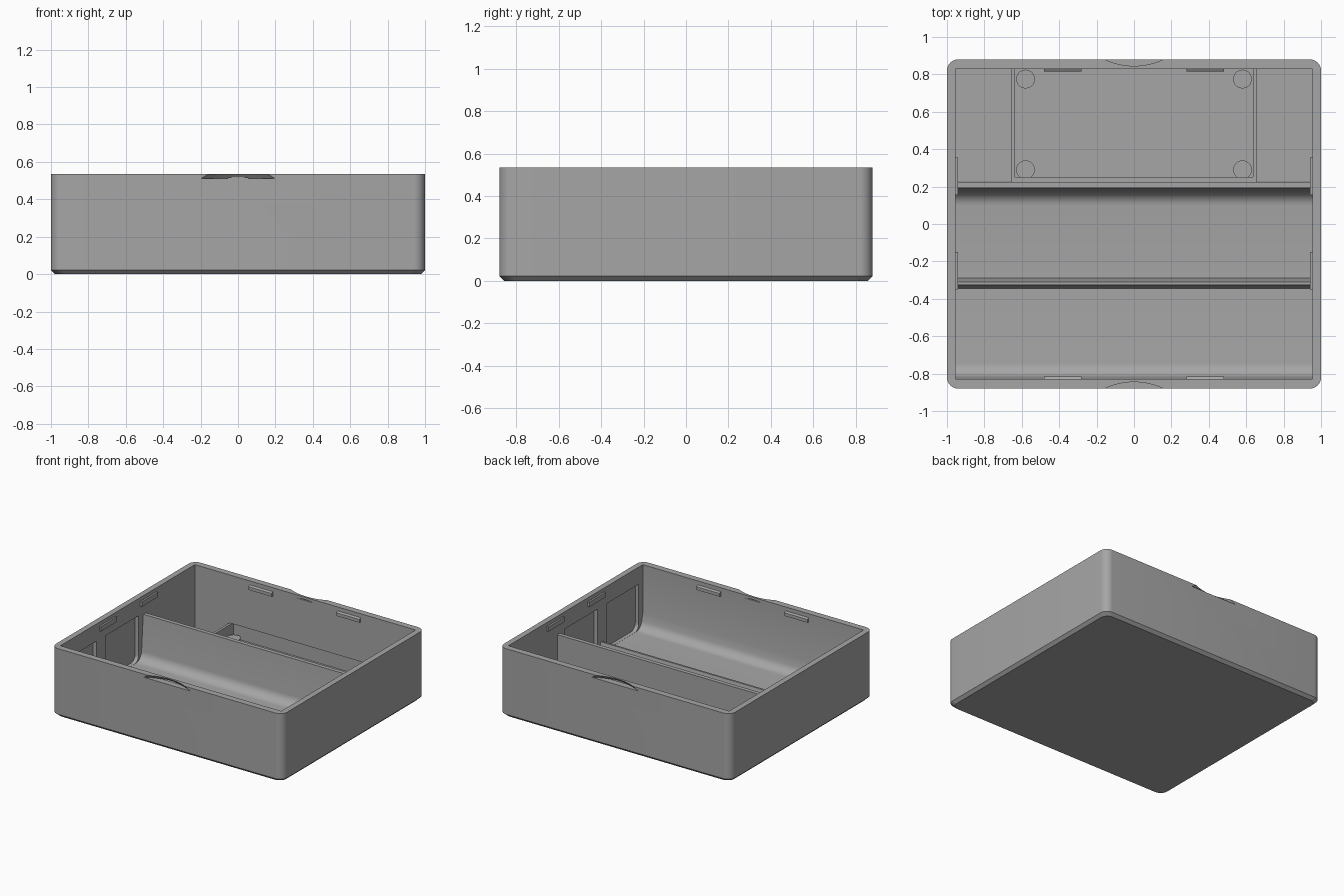
import bpy, bmesh
from math import sin, cos, pi, radians
from mathutils import Vector

if "Cube" in bpy.data.objects:
    bpy.data.objects.remove(bpy.data.objects["Cube"])

grey = bpy.data.materials.new("plain grey")
grey.use_nodes = True
colour = (0.38, 0.38, 0.38, 1)
grey.diffuse_color = colour
grey.node_tree.nodes["Principled BSDF"].inputs["Base Color"].default_value = colour

TOP, FLOOR = 0.535, 0.04
INX, INY = 0.955, 0.83


def loft(name, rings):
    """Closed solid through rings that all have the same point count."""
    bm = bmesh.new()
    loops = [[bm.verts.new(p) for p in ring] for ring in rings]
    n = len(loops[0])
    for a, b in zip(loops, loops[1:]):
        for i in range(n):
            j = (i + 1) % n
            bm.faces.new((a[i], a[j], b[j], b[i]))
    bm.faces.new(loops[0][::-1])
    bm.faces.new(loops[-1])
    bmesh.ops.recalc_face_normals(bm, faces=bm.faces)
    mesh = bpy.data.meshes.new(name)
    bm.to_mesh(mesh)
    bm.free()
    mesh.materials.append(grey)
    ob = bpy.data.objects.new(name, mesh)
    bpy.context.collection.objects.link(ob)
    return ob


def extrude_x(name, profile, x0, x1):
    return loft(name, [[(x, y, z) for y, z in profile] for x in (x0, x1)])


def box(name, x0, x1, y0, y1, z0, z1):
    return extrude_x(name, [(y0, z0), (y1, z0), (y1, z1), (y0, z1)], x0, x1)


def disc(name, x, y, levels, steps):
    """Turned solid; levels are (radius, z) pairs."""
    angles = [2 * pi * i / steps for i in range(steps)]
    return loft(name, [[(x + r * cos(a), y + r * sin(a), z) for a in angles]
                       for r, z in levels])


def fillet(points, radii, steps=8):
    """Round the listed corners of a closed 2D profile."""
    out = []
    for i, p in enumerate(points):
        r = radii.get(i, 0)
        if not r:
            out.append(p)
            continue
        c = Vector(p)
        a = c + (Vector(points[i - 1]) - c).normalized() * r
        b = c + (Vector(points[(i + 1) % len(points)]) - c).normalized() * r
        centre = a + b - c
        for k in range(steps + 1):
            t = k / steps * pi / 2
            q = centre + (a - centre) * cos(t) + (b - centre) * sin(t)
            out.append((q.x, q.y))
    return out


def cut(target, cutter):
    mod = target.modifiers.new("cut", "BOOLEAN")
    mod.operation = "DIFFERENCE"
    mod.solver = "EXACT"
    mod.object = cutter
    bpy.context.view_layer.objects.active = target
    bpy.ops.object.modifier_apply(modifier=mod.name)
    bpy.data.objects.remove(cutter)


def smooth(ob):
    bpy.ops.object.select_all(action="DESELECT")
    ob.select_set(True)
    bpy.context.view_layer.objects.active = ob
    bpy.ops.object.shade_smooth_by_angle(angle=radians(25))


# Outer shell: rounded corners and a chamfered underside
def rounded_ring(inset, z):
    w, d, r = 1 - inset, 0.88 - inset, 0.06
    corners = [(-w, -d), (w, -d), (w, d), (-w, d)]
    return [(x, y, z) for x, y in fillet(corners, dict.fromkeys(range(4), r))]


tray = loft("tray_body", [rounded_ring(0.022, 0), rounded_ring(0, 0.022),
                          rounded_ring(0, TOP)])

# Three compartments, leaving a low front divider and a tall rear one
cavity = [(-INY, 1), (-INY, 0.16), (-0.805, FLOOR),
          (-0.345, FLOOR), (-0.325, 0.13), (-0.31, 0.13), (-0.29, FLOOR),
          (0.168, FLOOR), (0.193, 0.39), (0.225, 0.39), (0.226, FLOOR),
          (INY, FLOOR), (INY, 1)]
cut(tray, extrude_x("cavity_cutter", fillet(cavity, {2: 0.06, 7: 0.07}), -INX, INX))

# Recessed panels in both side walls of the front and middle compartments
for y0, y1 in ((-0.78, -0.385), (-0.27, 0.135)):
    panel = [(y0, 0.4), (y0, FLOOR + 0.001), (y1, FLOOR + 0.001), (y1, 0.4)]
    cut(tray, extrude_x("panel_cutter", fillet(panel, {1: 0.05, 2: 0.05}),
                        -0.985, 0.985))

# Shallow recess in the back wall behind the mounting bay
cut(tray, box("bay_cutter", -0.635, 0.635, 0.8, 0.85, FLOOR + 0.001, 0.16))

# Flared thumb notches in the front and back rims
for side in (-1, 1):
    cut(tray, disc("notch_cutter", 0, side * 1.211,
                   [(0.387, 0.51), (0.345, 0.56)], 128))
smooth(tray)

# Mounting bay: thin frame walls and four posts
for side, label in ((-1, "right"), (1, "left")):
    x0, x1 = sorted((side * 0.635, side * 0.655))
    box(f"bay_wall_{label}", x0, x1, 0.22, INY + 0.005, FLOOR - 0.01, 0.16)
    for y, place in ((0.29, "front"), (0.775, "back")):
        smooth(disc(f"post_{place}_{label}", side * 0.58, y,
                    [(0.05, FLOOR - 0.01), (0.05, 0.085)], 32))
box("bay_wall_front", -0.635, 0.635, 0.22, 0.25, FLOOR - 0.01, 0.16)

# Snap ridges below the rim on all four walls
for side in (-1, 1):
    for x in (-0.38, 0.38):
        y = side * INY
        ridge = [(y + side * 0.005, 0.465), (y - side * 0.014, 0.47),
                 (y - side * 0.014, 0.495), (y + side * 0.005, 0.507)]
        extrude_x("snap_ridge_end", ridge, x - 0.1, x + 0.1)
    for y in (-0.25, 0.255):
        x0, x1 = sorted((side * (INX + 0.005), side * (INX - 0.014)))
        box("snap_ridge_side", x0, x1, y - 0.1, y + 0.1, 0.467, 0.505)
